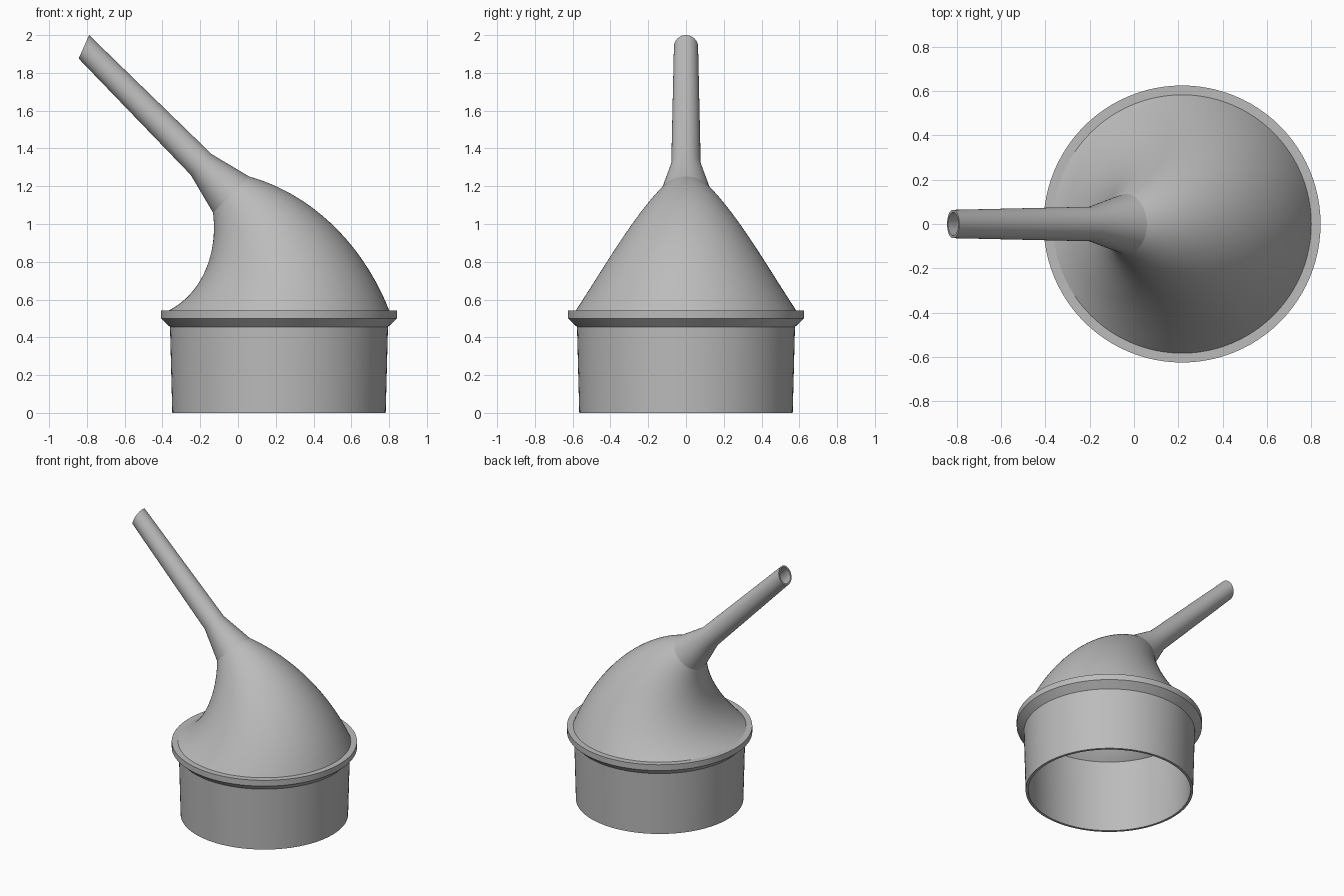
import bpy
from math import cos, sin, pi, radians

cube = bpy.data.objects.get("Cube")
if cube:
    bpy.data.objects.remove(cube)

SEGMENTS = 96
AXIS_X = 0.217           # centre line of the cup
TOP_Z = 0.543            # top of the collar
PIVOT_X = -0.65          # the hood bends around this point
BASE_R, NECK_R, WALL = 0.583, 0.135, 0.02

grey = bpy.data.materials.new("plain grey")
grey.use_nodes = True
colour = (0.5, 0.5, 0.5, 1)
grey.diffuse_color = colour
grey.node_tree.nodes["Principled BSDF"].inputs["Base Color"].default_value = colour


def ring(x, z, rx, ry=None, tilt=0.0):
    """Ellipse of points, tilted about the y axis."""
    ry = rx if ry is None else ry
    points = []
    for i in range(SEGMENTS):
        a = 2 * pi * i / SEGMENTS
        points.append((x + rx * cos(a) * cos(tilt), ry * sin(a),
                       z + rx * cos(a) * sin(tilt)))
    return points


def loft(name, strips, sharp_angle):
    """Skin each strip of rings with quads."""
    verts, faces = [], []
    for strip in strips:
        start = len(verts)
        for r in strip:
            verts.extend(r)
        for k in range(len(strip) - 1):
            a = start + k * SEGMENTS
            b = a + SEGMENTS
            for i in range(SEGMENTS):
                j = (i + 1) % SEGMENTS
                faces.append((a + i, a + j, b + j, b + i))
    mesh = bpy.data.meshes.new(name)
    mesh.from_pydata(verts, [], faces)
    mesh.materials.append(grey)
    obj = bpy.data.objects.new(name, mesh)
    bpy.context.collection.objects.link(obj)
    bpy.ops.object.select_all(action='DESELECT')
    obj.select_set(True)
    bpy.context.view_layer.objects.active = obj
    bpy.ops.object.shade_smooth_by_angle(angle=radians(sharp_angle))
    return obj


# Cup and collar: inner wall, bottom rim, outer wall, flared lip
profile = [(BASE_R - WALL, TOP_Z), (0.547, 0), (0.565, 0), (0.577, 0.455),
           (0.625, 0.5), (0.625, TOP_Z), (BASE_R, TOP_Z)]
loft("cup_and_collar", [[ring(AXIS_X, z, r) for r, z in profile]], 25)


# Bent hood: circles swept through 45 degrees while they shrink
def hood_ring(t, inset):
    a = t * pi / 4
    reach = AXIS_X - PIVOT_X
    r = BASE_R + (NECK_R - BASE_R) * t - inset
    return ring(PIVOT_X + reach * cos(a), TOP_Z + reach * sin(a), r, tilt=a)


STEPS = 32
outer = [hood_ring(k / STEPS, 0) for k in range(STEPS + 1)]
inner = [hood_ring(k / STEPS, WALL) for k in reversed(range(STEPS + 1))]
loft("bent_hood", [outer, inner], 40)


# Spout: cone, long tapered tube, slanted open end
def spout_rings(inset):
    reach = AXIS_X - PIVOT_X
    neck_x = PIVOT_X + reach * cos(pi / 4)
    neck_z = TOP_Z + reach * sin(pi / 4)
    return [ring(neck_x, neck_z, NECK_R - inset, tilt=pi / 4),
            ring(-0.195, 1.315, 0.078 - inset, tilt=pi / 4),
            ring(-0.816, 1.938, 0.068 - inset, 0.064 - inset, radians(66))]


loft("spout", [spout_rings(0) + spout_rings(0.012)[::-1]], 25)
